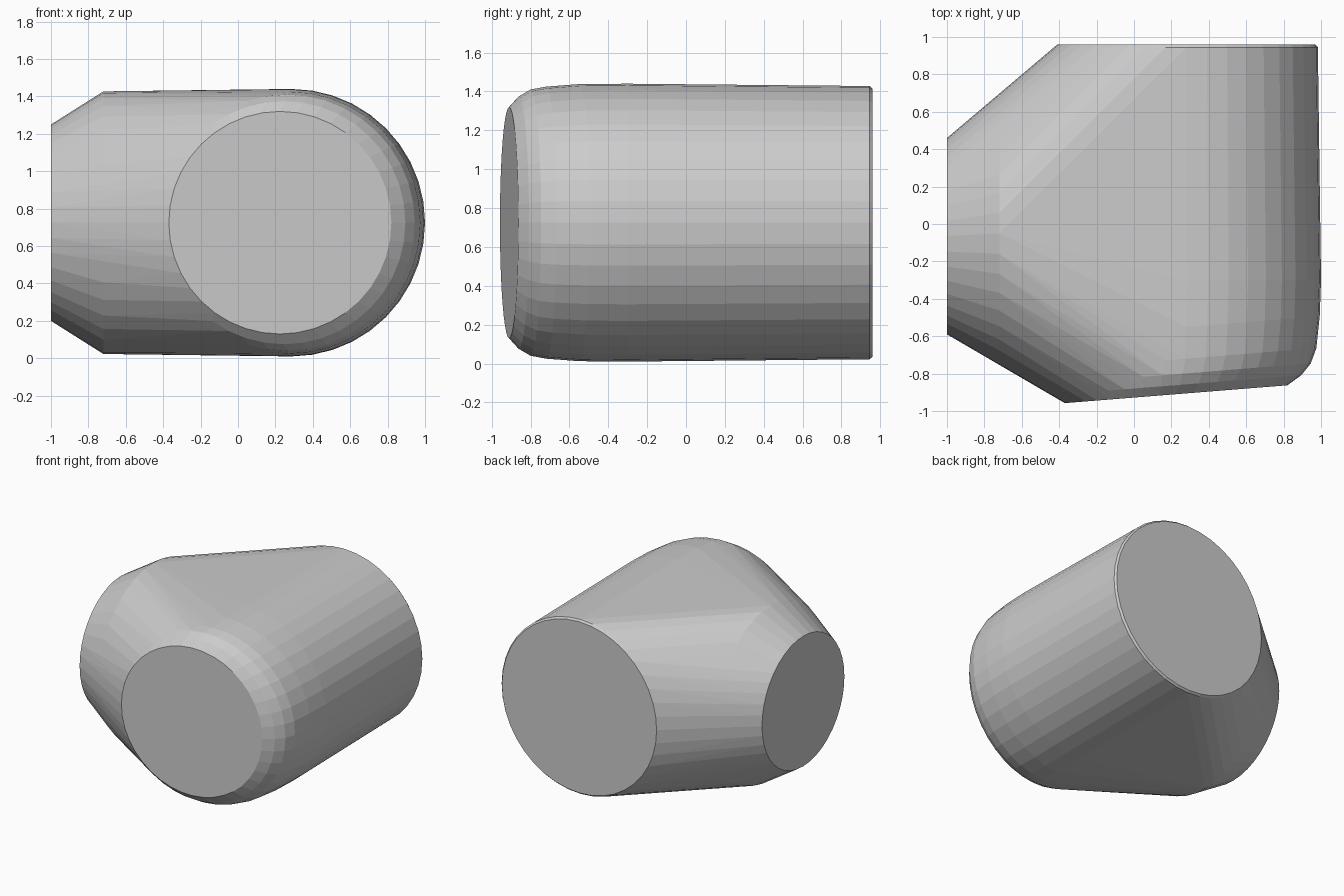
import bpy, bmesh
from math import cos, sin, pi

cube = bpy.data.objects.get("Cube")
if cube:
    bpy.data.objects.remove(cube, do_unlink=True)

SEGMENTS = 40
CZ = 0.725

grey = bpy.data.materials.new("light grey")
grey.use_nodes = True
colour = (0.6, 0.6, 0.6, 1)
grey.diffuse_color = colour
grey.node_tree.nodes["Principled BSDF"].inputs["Base Color"].default_value = colour

bm = bmesh.new()


def circle():
    for i in range(SEGMENTS):
        a = 2 * pi * i / SEGMENTS
        yield cos(a), sin(a)


def ring_along_y(x, y, r, slope=0.0):
    """Ring around the main barrel; slope tilts it about the vertical."""
    for c, s in circle():
        bm.verts.new((x + r * c, y + slope * r * c, CZ + r * s))


def ring_along_x(x, y, r):
    """Ring around the side branch."""
    for c, s in circle():
        bm.verts.new((x, y + r * c, CZ + r * s))


# Main barrel: flat back end with a narrow bevel
ring_along_y(0.28, 0.96, 0.69)
ring_along_y(0.28, 0.945, 0.703)
ring_along_y(0.285, -0.3, 0.715)

# Rounded front end with a slightly slanted flat cap
TILT = 0.08
for x, y, r in ((0.28, -0.55, 0.713), (0.275, -0.72, 0.70),
                (0.26, -0.80, 0.685), (0.245, -0.86, 0.65),
                (0.225, -0.91, 0.595)):
    ring_along_y(x, y, r, TILT)

# Side branch: shoulder and narrower flat end
ring_along_x(-0.72, -0.05, 0.702)
ring_along_x(-1.0, -0.065, 0.525)

# Taut skin around all rings
result = bmesh.ops.convex_hull(bm, input=bm.verts)
loose = {e for e in result["geom_interior"] + result["geom_unused"]
         if isinstance(e, bmesh.types.BMVert)}
bmesh.ops.delete(bm, geom=list(loose), context="VERTS")
bmesh.ops.dissolve_limit(bm, angle_limit=0.01, verts=bm.verts, edges=bm.edges)
bmesh.ops.recalc_face_normals(bm, faces=bm.faces)

mesh = bpy.data.meshes.new("branched_hull")
bm.to_mesh(mesh)
bm.free()
mesh.materials.append(grey)
hull = bpy.data.objects.new("branched_hull", mesh)
bpy.context.collection.objects.link(hull)
